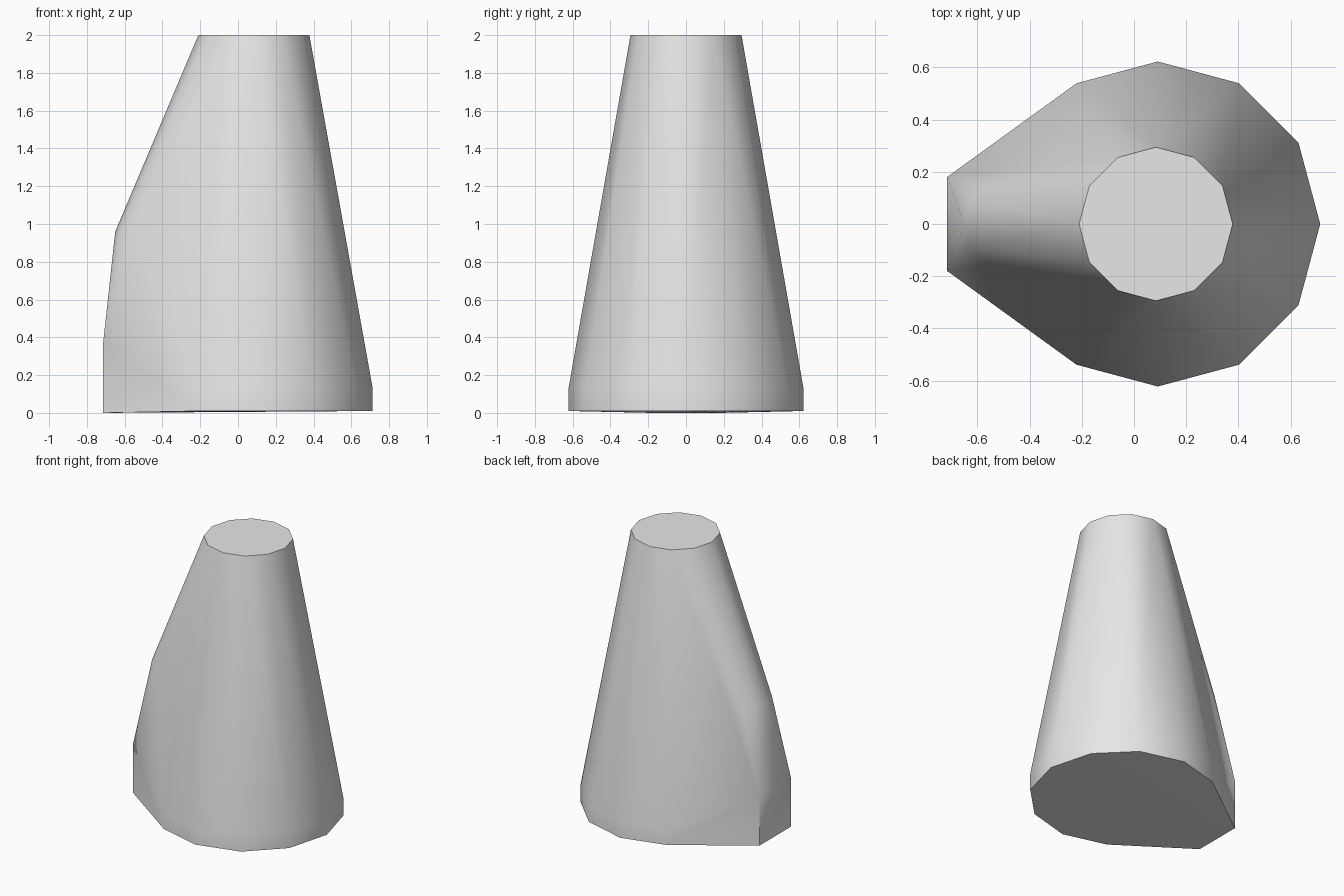
import bpy, bmesh, math

cube = bpy.data.objects.get("Cube")
if cube:
    bpy.data.objects.remove(cube, do_unlink=True)

# Single flat grey
grey = bpy.data.materials.new("plain grey")
grey.use_nodes = True
grey.diffuse_color = (0.8, 0.8, 0.8, 1)
grey.node_tree.nodes["Principled BSDF"].inputs["Base Color"].default_value = (0.8, 0.8, 0.8, 1)

SIDES = 12


def ring(cx, radius, z):
    """Points of a 12-sided ring centred on (cx, 0)."""
    return [(cx + radius * math.cos(math.tau * i / SIDES),
             radius * math.sin(math.tau * i / SIDES), z) for i in range(SIDES)]


# Tapered cone standing on a short straight foot
points = ring(0.091, 0.622, 0.01) + ring(0.091, 0.622, 0.13) + ring(0.084, 0.294, 2.0)
# Rounded shoulder of the side bulge
points += ring(-0.47, 0.18, 0.96)
# Flat upright end of the bulge
points += [(-0.715, y, z) for y in (-0.18, 0.18) for z in (0.0, 0.36)]

# Stretch one convex skin around all sections
bm = bmesh.new()
for p in points:
    bm.verts.new(p)
hull = bmesh.ops.convex_hull(bm, input=bm.verts[:])
inner = {g for key in ("geom_interior", "geom_unused") for g in hull[key]
         if isinstance(g, bmesh.types.BMVert)}
bmesh.ops.delete(bm, geom=list(inner), context='VERTS')
bmesh.ops.dissolve_limit(bm, angle_limit=math.radians(0.4),
                         verts=bm.verts[:], edges=bm.edges[:])
bmesh.ops.recalc_face_normals(bm, faces=bm.faces[:])

mesh = bpy.data.meshes.new("tapered_body")
bm.to_mesh(mesh)
bm.free()
mesh.materials.append(grey)
body = bpy.data.objects.new("tapered_body", mesh)
bpy.context.collection.objects.link(body)

# Smooth sides, sharp rims
bpy.ops.object.select_all(action='DESELECT')
body.select_set(True)
bpy.context.view_layer.objects.active = body
bpy.ops.object.shade_smooth_by_angle(angle=math.radians(30))
